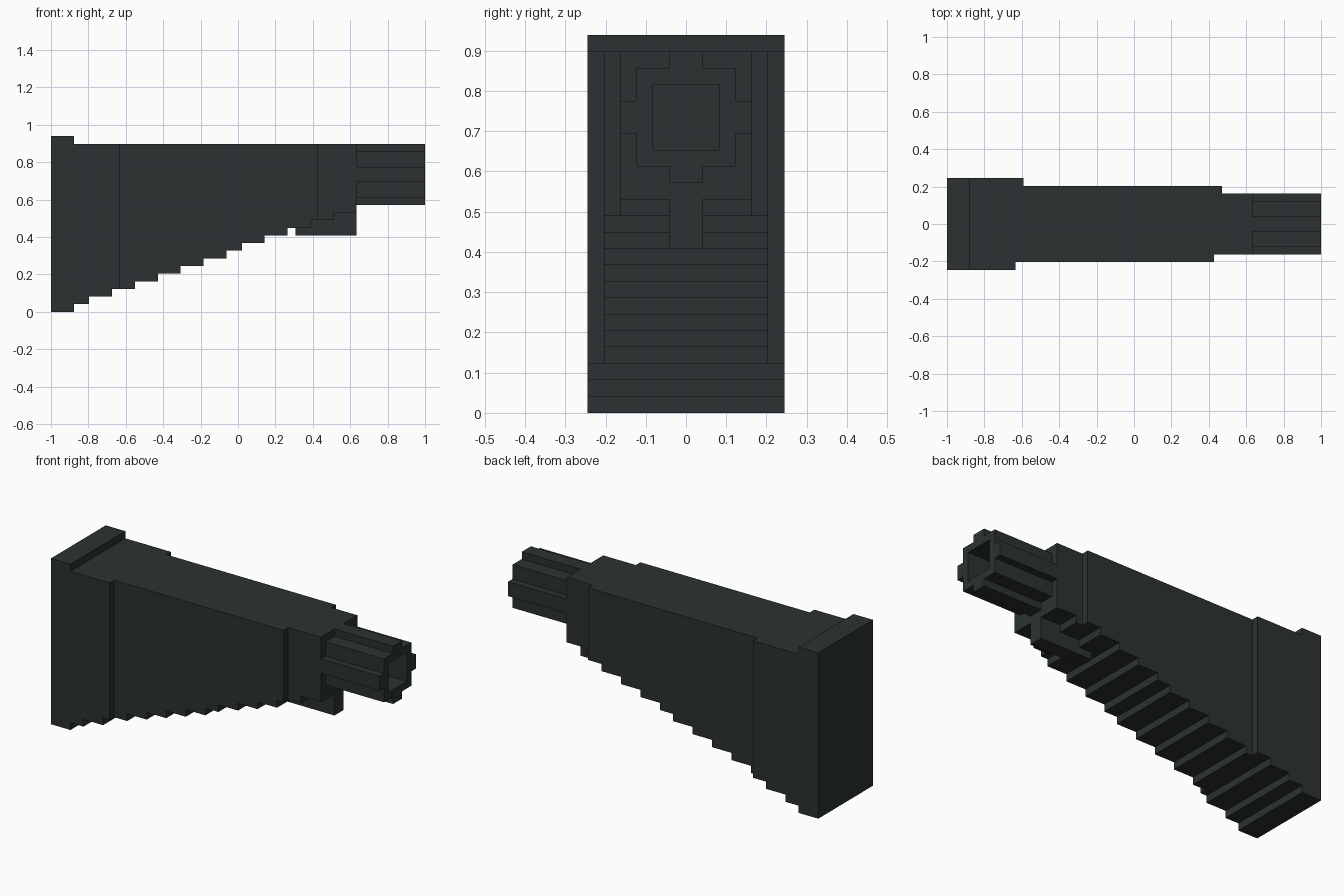
import bpy, bmesh
from mathutils import Vector

if "Cube" in bpy.data.objects:
    bpy.data.objects.remove(bpy.data.objects["Cube"])

U = 2 / 49  # one block of the stepped grid

mat = bpy.data.materials.new("dark_grey")
mat.diffuse_color = (0.025, 0.031, 0.031, 1)
mat.use_nodes = True
mat.node_tree.nodes["Principled BSDF"].inputs["Base Color"].default_value = mat.diffuse_color


def prism(name, pts, axis, lo, hi):
    """Extrude a grid-unit outline along an axis; x is counted from the rear."""
    def place(a, b, t):
        p = {"x": (t, a, b), "y": (a, t, b), "z": (a, b, t)}[axis]
        return Vector(((p[0] - 24.5) * U, p[1] * U, p[2] * U))
    bm = bmesh.new()
    face = bm.faces.new([bm.verts.new(place(a, b, lo)) for a, b in pts])
    new = bmesh.ops.extrude_face_region(bm, geom=[face])["geom"]
    shift = place(0, 0, hi) - place(0, 0, lo)
    bmesh.ops.translate(bm, vec=shift,
                        verts=[g for g in new if isinstance(g, bmesh.types.BMVert)])
    bmesh.ops.recalc_face_normals(bm, faces=bm.faces)
    me = bpy.data.meshes.new(name)
    bm.to_mesh(me)
    bm.free()
    me.materials.append(mat)
    ob = bpy.data.objects.new(name, me)
    bpy.context.collection.objects.link(ob)
    return ob


def combine(ob, helper, operation):
    """Apply a boolean and remove its helper."""
    helper.hide_render = True
    mod = ob.modifiers.new("cut", "BOOLEAN")
    mod.operation = operation
    mod.solver = "EXACT"
    mod.object = helper
    bpy.context.view_layer.objects.active = ob
    bpy.ops.object.modifier_apply(modifier=mod.name)
    bpy.data.objects.remove(helper)


# Body: stepped side profile trimmed by the stepped plan outline
stairs = [0, 3, 5, 8, 11, 14, 17, 20, 23, 25, 28, 31, 34, 37, 40]
side = []
for z, (x0, x1) in enumerate(zip(stairs, stairs[1:])):
    side += [(x0, z), (x1, z)]
side += [(40, 22), (3, 22), (3, 23), (0, 23)]
body = prism("body", side, "y", -8, 8)
plan = [(-0, -6), (9, -6), (9, -5), (35, -5), (35, -4), (42, -4),
        (42, 4), (36, 4), (36, 5), (10, 5), (10, 6), (-0, 6)]
combine(body, prism("plan_helper", plan, "z", -2, 26), "INTERSECT")

# Hollow front tube with a stepped round outline
quarter = [(4, 1), (3, 1), (3, 3), (1, 3), (1, 4)]
ring = quarter + [(-y, z) for y, z in reversed(quarter)]
ring += [(-y, -z) for y, z in ring]
# the inner corner at (3, 3) keeps the outline blocky
ring = [(y, z + 18) for y, z in ring]
tube = prism("front_tube", ring, "x", 40, 49)
bore = [(-2, 16), (2, 16), (2, 20), (-2, 20)]
combine(tube, prism("bore_helper", bore, "x", 38, 51), "DIFFERENCE")

# Central fin under the front of the body
fin = [(32, 10), (40, 10), (40, 13), (37, 13), (37, 12), (34, 12), (34, 11), (32, 11)]
prism("lower_fin", fin, "y", -1, 1)
